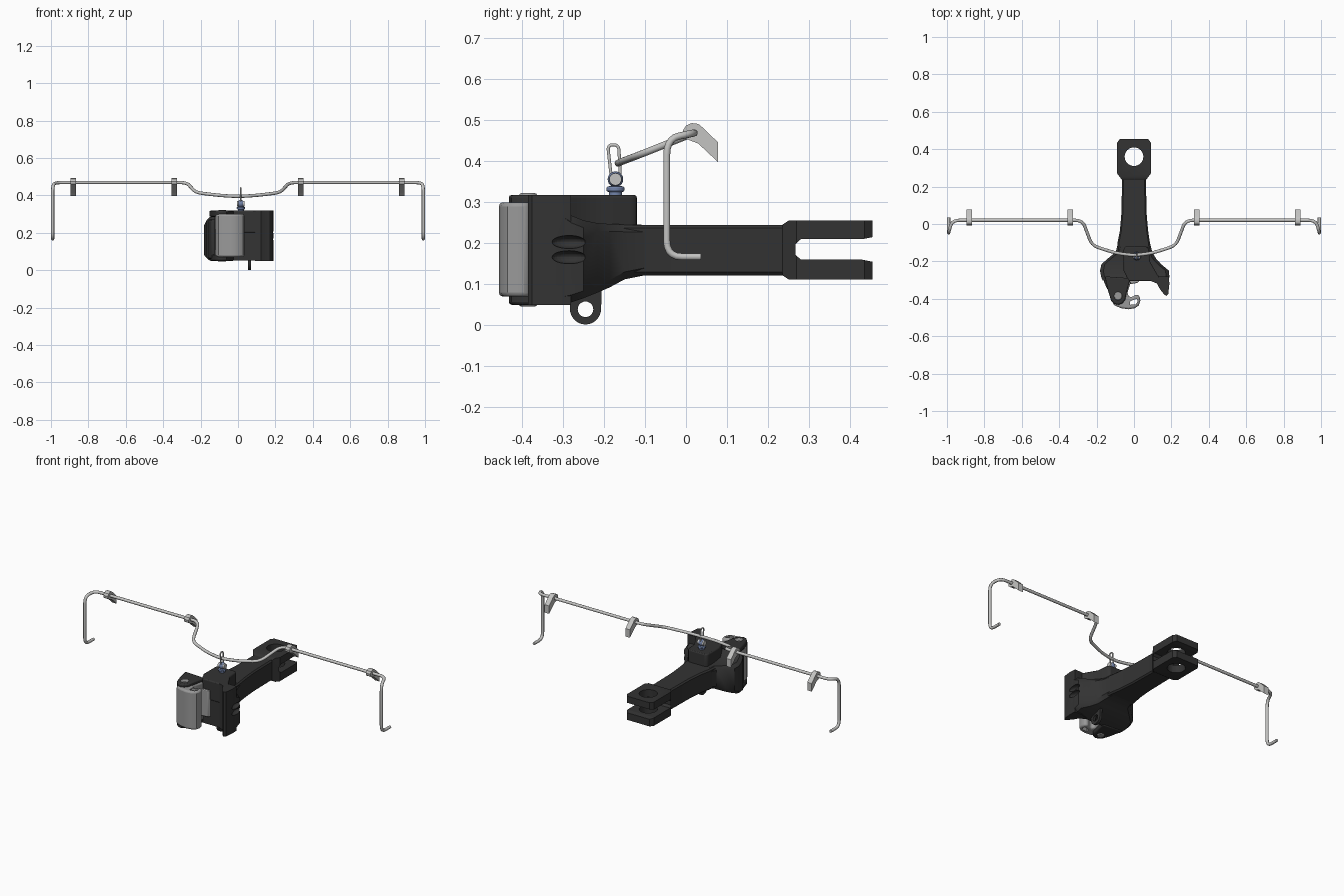
import bpy, bmesh, math
from mathutils import Vector

if "Cube" in bpy.data.objects:
    bpy.data.objects.remove(bpy.data.objects["Cube"])


def material(name, rgb):
    m = bpy.data.materials.new(name)
    m.diffuse_color = (*rgb, 1)
    m.use_nodes = True
    m.node_tree.nodes["Principled BSDF"].inputs["Base Color"].default_value = m.diffuse_color
    return m


DARK = material("dark iron", (0.033, 0.033, 0.033))
STEEL = material("worn steel", (0.32, 0.32, 0.32))
ROD = material("light grey rod", (0.55, 0.55, 0.54))
BLUE = material("blue steel", (0.17, 0.23, 0.40))


def finish(ob, mat, bevel=0, segments=2, angle=35):
    ob.data.materials.clear()
    ob.data.materials.append(mat)
    if bevel:
        b = ob.modifiers.new("bevel", "BEVEL")
        b.width, b.segments, b.limit_method = bevel, segments, "ANGLE"
        b.angle_limit = math.radians(40)
    bpy.ops.object.select_all(action="DESELECT")
    ob.select_set(True)
    bpy.context.view_layer.objects.active = ob
    bpy.ops.object.shade_smooth_by_angle(angle=math.radians(angle))
    return ob


def mesh_object(name, bm):
    bmesh.ops.recalc_face_normals(bm, faces=bm.faces)
    me = bpy.data.meshes.new(name)
    bm.to_mesh(me)
    bm.free()
    ob = bpy.data.objects.new(name, me)
    bpy.context.collection.objects.link(ob)
    return ob


def skin(name, rings):
    """Close a solid through a list of equal-length point rings."""
    bm = bmesh.new()
    rows = [[bm.verts.new(p) for p in r] for r in rings]
    n = len(rows[0])
    for a, b in zip(rows, rows[1:]):
        for i in range(n):
            bm.faces.new((a[i], a[(i + 1) % n], b[(i + 1) % n], b[i]))
    bm.faces.new(rows[0])
    bm.faces.new(rows[-1][::-1])
    return mesh_object(name, bm)


def prism_z(name, pts, z0, z1):
    return skin(name, [[(x, y, z) for x, y in pts] for z in (z0, z1)])


def prism_x(name, pts, x0, x1):
    return skin(name, [[(x, y, z) for y, z in pts] for x in (x0, x1)])


def loft_y(name, sections, c):
    """Chamfered rectangles (y, x0, x1, z0, z1) joined along y."""
    return skin(name, [[(a + c, y, l), (b - c, y, l), (b, y, l + c), (b, y, h - c),
                        (b - c, y, h), (a + c, y, h), (a, y, h - c), (a, y, l + c)]
                       for y, a, b, l, h in sections])


def cylinder(name, loc, r, depth, rot=(0, 0, 0), sides=32):
    bpy.ops.mesh.primitive_cylinder_add(vertices=sides, radius=r, depth=depth,
                                        location=loc, rotation=rot)
    ob = bpy.context.object
    ob.name = name
    return ob


def cut(ob, cutter):
    cutter.hide_render = True
    cutter.display_type = "WIRE"
    m = ob.modifiers.new("cut", "BOOLEAN")
    m.object, m.operation, m.solver = cutter, "DIFFERENCE", "EXACT"


def tube(name, pts, r, mat, fillet, closed=False):
    """Round tube along a path with filleted corners."""
    pts = [Vector(p) for p in pts]
    n, path = len(pts), []
    for i, p in enumerate(pts):
        if not closed and i in (0, n - 1):
            path.append(p)
            continue
        a, b = pts[i - 1] - p, pts[(i + 1) % n] - p
        a = p + a.normalized() * min(fillet, a.length * 0.45)
        b = p + b.normalized() * min(fillet, b.length * 0.45)
        for k in range(6):
            t = k / 5
            path.append(a * (1 - t) ** 2 + p * 2 * t * (1 - t) + b * t * t)
    cu = bpy.data.curves.new(name, "CURVE")
    cu.dimensions, cu.bevel_depth, cu.bevel_resolution = "3D", r, 3
    cu.use_fill_caps = True
    s = cu.splines.new("POLY")
    s.points.add(len(path) - 1)
    for q, p in zip(s.points, path):
        q.co = (*p, 1)
    s.use_cyclic_u = closed
    ob = bpy.data.objects.new(name, cu)
    bpy.context.collection.objects.link(ob)
    bpy.ops.object.select_all(action="DESELECT")
    ob.select_set(True)
    bpy.context.view_layer.objects.active = ob
    bpy.ops.object.convert(target="MESH")
    return finish(bpy.context.object, mat, angle=50)


# Shank
shank = loft_y("shank", [(-0.2, -0.095, 0.095, 0.12, 0.245), (-0.1, -0.088, 0.085, 0.122, 0.245),
                         (-0.04, -0.076, 0.076, 0.122, 0.245), (0.06, -0.067, 0.067, 0.122, 0.245),
                         (0.24, -0.064, 0.064, 0.122, 0.245)], 0.008)
finish(shank, DARK)

# Forked tail with pin hole and slot
tail = skin("forked_tail", [[(x, y, z) for x, y in
            [(-w, 0.235 + d), (w, 0.235 + d), (0.09, 0.27), (0.09, 0.435), (0.075, 0.455),
             (-0.075, 0.455), (-0.09, 0.435), (-0.09, 0.27)]]
            for z, d, w in [(0.112, 0.015, 0.075), (0.122, 0, 0.064),
                            (0.245, 0, 0.064), (0.255, 0.015, 0.075)]])
slot = prism_x("slot_cutter", [(0.267, 0.172), (0.28, 0.16), (0.43, 0.16), (0.47, 0.152),
                               (0.47, 0.218), (0.43, 0.21), (0.28, 0.21), (0.267, 0.198)], -0.2, 0.2)
cut(tail, slot)
cut(tail, cylinder("pin_hole_cutter", (0, 0.36, 0.18), 0.05, 0.4))
finish(tail, DARK)

# Head flaring out from the shank
head = loft_y("head", [(-0.1, -0.085, 0.085, 0.122, 0.245), (-0.15, -0.098, 0.098, 0.112, 0.246),
                       (-0.185, -0.14, 0.118, 0.093, 0.247), (-0.215, -0.174, 0.145, 0.08, 0.249),
                       (-0.25, -0.182, 0.187, 0.066, 0.256), (-0.28, -0.176, 0.189, 0.056, 0.268),
                       (-0.303, -0.168, 0.187, 0.051, 0.285)], 0.018)

# Guard arm
guard = prism_z("guard_arm", [(0.09, -0.295), (0.14, -0.28), (0.187, -0.28), (0.189, -0.32),
                              (0.183, -0.375), (0.172, -0.385), (0.16, -0.375), (0.14, -0.35),
                              (0.122, -0.318), (0.09, -0.305)], 0.05, 0.318)
# Paired recesses on the guard side
for i, z in enumerate((0.166, 0.203)):
    bpy.ops.mesh.primitive_uv_sphere_add(segments=24, ring_count=12, location=(0.19, -0.285, z))
    c = bpy.context.object
    c.name = f"recess_cutter_{i}"
    c.scale = (0.025, 0.042, 0.016)
    cut(head, c)
    cut(guard, c)
finish(head, DARK)
finish(guard, DARK)

# Lock housing on top and the front wall behind the mouth
housing = prism_z("lock_housing", [(-0.045, -0.12), (0.068, -0.12), (0.08, -0.135), (0.085, -0.2),
                                   (0.125, -0.27), (0.15, -0.305), (-0.03, -0.305), (-0.055, -0.25),
                                   (-0.055, -0.2), (-0.055, -0.13)], 0.20, 0.318)
finish(housing, DARK, 0.006)

# Pivot lobe and its two ears
lobe = prism_z("pivot_lobe", [(-0.165, -0.28), (-0.16, -0.31), (-0.14, -0.355), (-0.11, -0.35),
                              (-0.05, -0.32), (-0.03, -0.28)], 0.06, 0.27)
finish(lobe, DARK, 0.01)
ear = [(-0.155, -0.28), (-0.138, -0.36), (-0.122, -0.41), (-0.105, -0.427), (-0.085, -0.432),
       (-0.062, -0.425), (-0.047, -0.405), (-0.04, -0.37), (-0.02, -0.29)]
finish(prism_z("upper_ear", ear, 0.285, 0.318), DARK, 0.007)
finish(prism_z("lower_ear", ear, 0.05, 0.083), DARK, 0.007)
finish(cylinder("pivot_pin", (-0.085, -0.385, 0.184), 0.022, 0.276), STEEL, 0.005)

# Hooked knuckle with a slot through its nose
knuckle = prism_z("knuckle", [(-0.125, -0.37), (-0.12, -0.41), (-0.105, -0.435), (-0.07, -0.45),
                              (-0.03, -0.456), (0.005, -0.45), (0.026, -0.435), (0.034, -0.41),
                              (0.03, -0.385), (0.012, -0.376), (-0.006, -0.388), (-0.025, -0.392),
                              (-0.036, -0.37), (-0.02, -0.32), (-0.02, -0.3), (-0.09, -0.3)],
                  0.07, 0.3)
nose = prism_z("nose_slot_cutter", [(-0.022, -0.432), (0.01, -0.43), (0.02, -0.412), (0.015, -0.4),
                                    (0.002, -0.404), (-0.022, -0.414)], 0, 0.4)
finish(knuckle, STEEL, 0.016, 3)
cut(knuckle, nose)
finish(prism_z("knuckle_tail", [(-0.04, -0.3), (0.03, -0.3), (0.02, -0.315), (-0.04, -0.325)],
               0.1, 0.26), STEEL, 0.004)

# Hanging lug under the head
arc = [(-0.245 + 0.038 * math.cos(t), 0.04 + 0.038 * math.sin(t))
       for t in (math.pi + math.pi * k / 14 for k in range(15))]
lug = prism_x("hanging_lug", arc + [(-0.205, 0.1), (-0.285, 0.1)], 0.054, 0.07)
cut(lug, cylinder("lug_hole_cutter", (0.06, -0.245, 0.039), 0.019, 0.1, (0, math.pi / 2, 0)))
finish(lug, DARK)

# Lifting pin: blue collars, ball and wire eye
PX, PY = 0.015, -0.172
finish(cylinder("pin_stem", (PX, PY, 0.325), 0.016, 0.03), BLUE)
finish(cylinder("pin_collar", (PX, PY, 0.332), 0.022, 0.013), BLUE, 0.004)
bpy.ops.mesh.primitive_uv_sphere_add(segments=20, ring_count=12, radius=0.019,
                                     location=(PX, PY, 0.356))
bpy.context.object.name = "pin_ball"
finish(bpy.context.object, BLUE)
finish(cylinder("pin_boss", (PX, PY, 0.356), 0.015, 0.042, (0, math.pi / 2, 0), 16), ROD)
tube("lifting_eye", [(PX, PY - 0.01, 0.36), (PX, PY - 0.019, 0.44), (PX, PY + 0.008, 0.44),
                     (PX, PY + 0.012, 0.36)], 0.004, ROD, 0.014, True)

# Operating rod, mirrored about the middle
half = [(0.991, 0.036, 0.167), (0.991, -0.047, 0.167), (0.991, -0.047, 0.455),
        (0.972, 0.02, 0.469), (0.275, 0.02, 0.469), (0.225, -0.115, 0.415), (0.1, -0.155, 0.4)]
tube("operating_rod", half + [(0, -0.168, 0.394)] + [(-x, y, z) for x, y, z in half[::-1]],
     0.0088, ROD, 0.04)

# Rod brackets
for i, x in enumerate((-0.88, -0.34, 0.335, 0.875)):
    b = prism_x(f"rod_bracket_{i + 1}",
                [(-0.008, 0.474), (0.0, 0.487), (0.014, 0.493), (0.03, 0.491), (0.042, 0.481),
                 (0.078, 0.446), (0.078, 0.398), (0.03, 0.443), (0.004, 0.453), (-0.006, 0.46)],
                x - 0.015, x + 0.015)
    finish(b, ROD)
